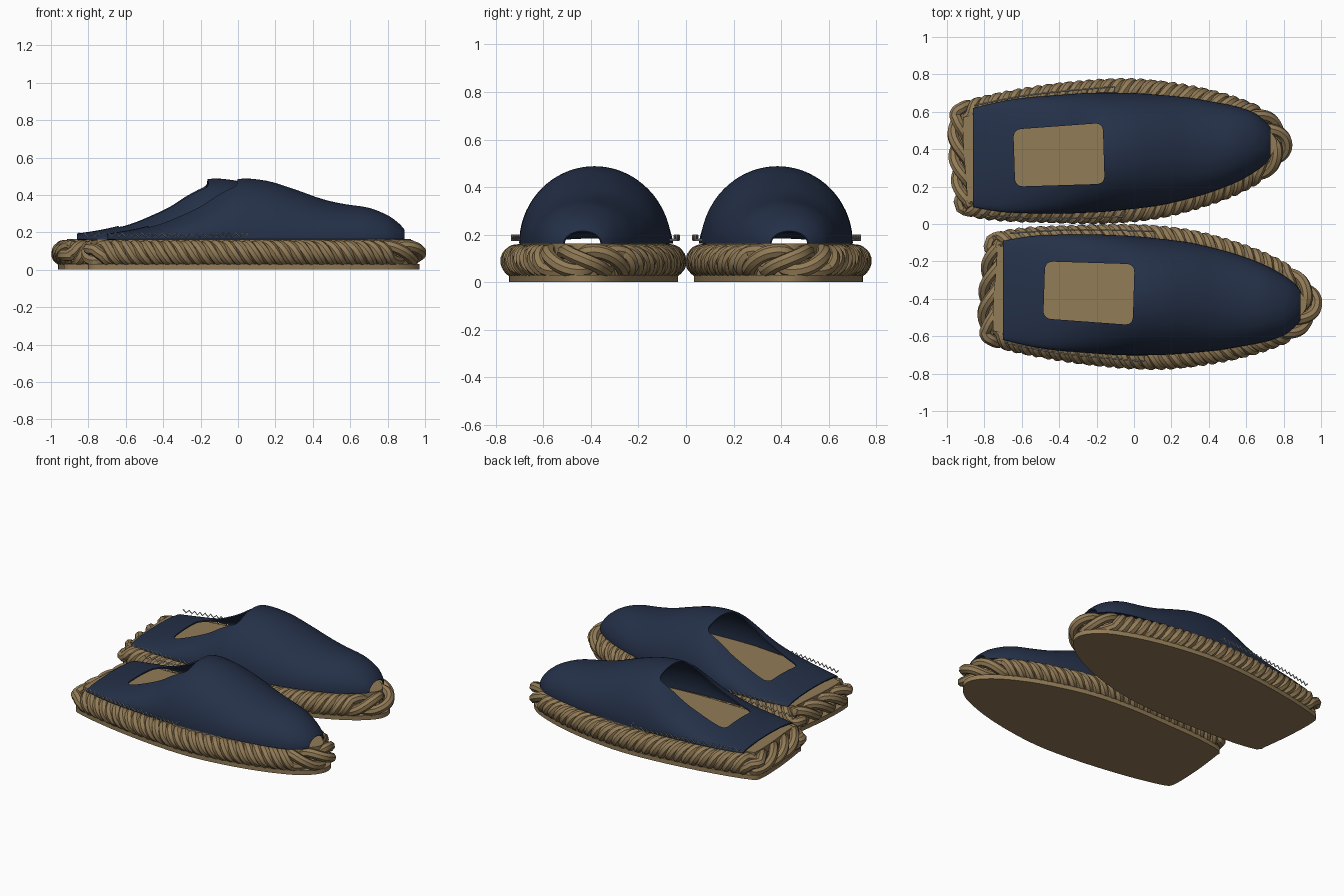
import bpy, bmesh, math
from mathutils import Vector

if "Cube" in bpy.data.objects:
    bpy.data.objects.remove(bpy.data.objects["Cube"])


def material(name, rgb):
    m = bpy.data.materials.new(name)
    m.use_nodes = True
    m.diffuse_color = (*rgb, 1)
    bsdf = m.node_tree.nodes["Principled BSDF"]
    bsdf.inputs["Base Color"].default_value = (*rgb, 1)
    bsdf.inputs["Roughness"].default_value = 0.8
    return m


NAVY = material("navy canvas", (0.018, 0.030, 0.065))
JUTE = material("tan jute", (0.29, 0.20, 0.095))
THREAD = material("pale thread", (0.60, 0.58, 0.52))

# Sole outline, clockwise from the inner heel corner
OUTLINE = [(-.72, -.11), (-.55, -.085), (-.3, -.075), (0, -.07), (.3, -.10), (.6, -.185),
           (.8, -.28), (.91, -.37), (.935, -.44), (.89, -.51), (.8, -.57), (.6, -.64),
           (.35, -.69), (.1, -.71), (-.2, -.69), (-.5, -.645), (-.73, -.59), (-.765, -.55),
           (-.76, -.35), (-.735, -.14)]
# Upper stations: x, inner y, outer y, height above the sole
STATIONS = [(-.7, -.09, -.62, .03), (-.55, -.065, -.655, .055), (-.42, -.058, -.675, .09),
            (-.3, -.055, -.685, .145), (-.2, -.056, -.693, .20), (-.1, -.06, -.70, .273),
            (0, -.065, -.702, .322), (.15, -.08, -.70, .313), (.3, -.10, -.69, .268),
            (.45, -.135, -.675, .215), (.57, -.17, -.655, .188), (.7, -.22, -.63, .168),
            (.8, -.275, -.595, .128), (.86, -.32, -.55, .085), (.89, -.355, -.515, .052)]
BASE = 0.163


def spline(points, steps, closed=False):
    """Catmull-Rom samples through points of any dimension."""
    n, out = len(points), []
    pick = lambda i: points[i % n] if closed else points[max(0, min(n - 1, i))]
    for i in range(n if closed else n - 1):
        quad = [pick(i + k) for k in (-1, 0, 1, 2)]
        for s in range(steps):
            t = s / steps
            out.append(tuple(b + .5 * t * (c - a + t * (2*a - 5*b + 4*c - d + t * (3*(b - c) + d - a)))
                             for a, b, c, d in zip(*quad)))
    if not closed:
        out.append(points[-1])
    return out


def normals(path):
    """Outward normals of a clockwise closed path."""
    out = []
    for i in range(len(path)):
        a, b = path[i - 2], path[(i + 2) % len(path)]
        out.append(Vector((a[1] - b[1], b[0] - a[0])).normalized())
    return out


def finish(obj, mat):
    obj.data.materials.clear()
    obj.data.materials.append(mat)
    bpy.ops.object.select_all(action='DESELECT')
    obj.select_set(True)
    bpy.context.view_layer.objects.active = obj
    if obj.type == 'CURVE':
        bpy.ops.object.convert(target='MESH')
        obj = bpy.context.view_layer.objects.active
    bpy.ops.object.shade_smooth_by_angle(angle=math.radians(40))
    return obj


def mesh_object(name, bm):
    bmesh.ops.recalc_face_normals(bm, faces=bm.faces)
    me = bpy.data.meshes.new(name)
    bm.to_mesh(me)
    bm.free()
    obj = bpy.data.objects.new(name, me)
    bpy.context.collection.objects.link(obj)
    return obj


def prism(name, outline, z0, z1, place):
    bm = bmesh.new()
    face = bm.faces.new([bm.verts.new(place(x, y, z0)) for x, y in outline])
    top = bmesh.ops.extrude_face_region(bm, geom=[face])["geom"]
    for v in top:
        if isinstance(v, bmesh.types.BMVert):
            v.co.z = z1
    return mesh_object(name, bm)


def tubes(name, lines, radius, closed, sides, place):
    cu = bpy.data.curves.new(name, 'CURVE')
    cu.dimensions = '3D'
    cu.bevel_depth, cu.bevel_resolution = radius, sides
    cu.use_fill_caps = True
    for line in lines:
        sp = cu.splines.new('POLY')
        sp.points.add(len(line) - 1)
        for p, co in zip(sp.points, line):
            p.co = (*place(*co), 1)
        sp.use_cyclic_u = closed
    obj = bpy.data.objects.new(name, cu)
    bpy.context.collection.objects.link(obj)
    return obj


def rope_lines(strands=3, pitch=.165, swing=.041):
    """Strands wound round the sole, loosely at toe and heel."""
    path = spline(OUTLINE, 36, True)
    norm = normals(path)
    phase, total = [], 0
    for i, p in enumerate(path):
        phase.append(total)
        q = path[(i + 1) % len(path)]
        loose = .42 if p[0] > .8 or p[0] < -.71 else 1
        total += math.dist(p, q) * loose * math.tau / pitch
    step = math.tau / strands
    fit = round(total / step) * step / total
    lines = []
    for k in range(strands):
        line = []
        for p, n, f in zip(path, norm, phase):
            a = f * fit + k * step
            line.append((p[0] + n.x * swing * math.cos(a), p[1] + n.y * swing * math.cos(a),
                         .088 + swing * math.sin(a)))
        lines.append(line)
    return lines


def zigzag(points, pitch=.018):
    """Stitch line rising and falling, ending in a short inward tick."""
    path = [Vector(p) for p in spline(points, 60)]
    line, run, up = [], 0, False
    for a, b in zip(path, path[1:]):
        run += (b - a).length
        if run >= pitch:
            run, up = run - pitch, not up
            line.append((b.x, b.y, .197 if up else .177))
    x, y, z = line[-1]
    line.append((x, y + (.03 if y < -.4 else -.03), z))
    return line


def upper(name, place, segs=36):
    bm = bmesh.new()
    rows = []
    for x, y0, y1, h in spline(STATIONS, 4):
        mid, half = (y0 + y1) / 2, (y0 - y1) / 2
        rows.append([bm.verts.new(place(x, mid + half * math.cos(math.pi * j / segs),
                                        BASE + h * math.sin(math.pi * j / segs)))
                     for j in range(segs + 1)])
    for r, s in zip(rows, rows[1:]):
        for j in range(segs):
            bm.faces.new((r[j], r[j + 1], s[j + 1], s[j]))
    obj = mesh_object(name, bm)

    # Foot opening with rounded corners, cut straight down
    corners = [(-.475, -.20), (.003, -.215), (-.007, -.54), (-.485, -.505)]
    ring = []
    for i, c in enumerate(corners):
        c = Vector(c)
        to_a = (Vector(corners[i - 1]) - c).normalized() * .045
        to_b = (Vector(corners[(i + 1) % 4]) - c).normalized() * .045
        for s in range(7):
            t = s / 6
            ring.append(tuple(c + to_a * (1 - t) ** 2 + to_b * t ** 2))
    cutter = prism("opening_cutter", ring, .168, .7, place)
    cutter.hide_render = True
    bpy.context.view_layer.objects.active = obj
    thick = obj.modifiers.new("thickness", 'SOLIDIFY')
    thick.thickness, thick.offset = .009, -1
    cut = obj.modifiers.new("opening", 'BOOLEAN')
    cut.operation, cut.solver, cut.object = 'DIFFERENCE', 'EXACT', cutter
    for m in ("thickness", "opening"):
        bpy.ops.object.modifier_apply(modifier=m)
    bpy.data.objects.remove(cutter)
    return obj


def shoe(side, flip, shift):
    place = lambda x, y, z: (x + shift, y * flip, z)
    path = spline(OUTLINE, 6, True)
    norm = normals(path)
    grow = lambda d: [(p[0] + n.x * d, p[1] + n.y * d) for p, n in zip(path, norm)]
    finish(prism(side + "_outsole", grow(.035), 0, .03, place), JUTE)
    finish(prism(side + "_insole", grow(-.012), .025, BASE, place), JUTE)
    finish(tubes(side + "_rope_border", rope_lines(), .031, True, 2, place), JUTE)
    finish(upper(side + "_upper", place), NAVY)
    stitches = [zigzag([(-.71, -.63), (-.4, -.69), (.06, -.735)]),
                zigzag([(-.68, -.05), (-.3, -.03), (.12, -.04)])]
    finish(tubes(side + "_stitching", stitches, .004, False, 1, place), THREAD)


shoe("right", 1, 0)
shoe("left", -1, -.16)
